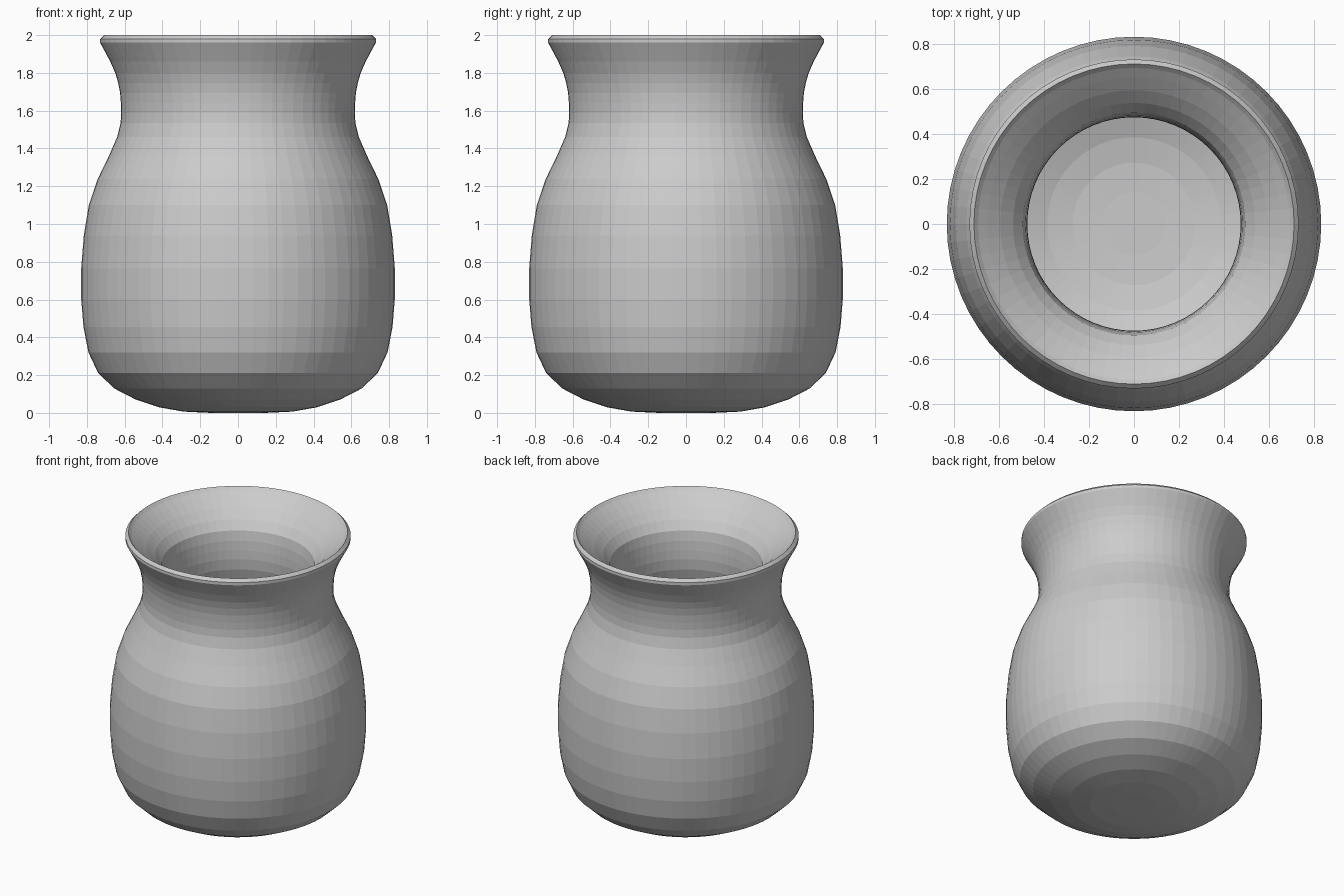
import bpy
import bmesh
from math import tau
from mathutils import Vector

SIDES = 64
STEPS = 3
WALL = 0.145
HEIGHT = 2


def smooth_path(points, steps):
    """Return a smooth path through the points, entered level at the axis."""
    mirrored = Vector((-points[1].x, points[1].y))
    padded = [mirrored] + points + [points[-1]]
    path = []
    for before, start, end, after in zip(padded, padded[1:], padded[2:], padded[3:]):
        leave = (end - before) / 2
        arrive = (after - start) / 2
        for step in range(steps):
            t = step / steps
            ease = t * t * (3 - 2 * t)
            path.append(start.lerp(end, ease)
                        + leave * t * (1 - t) ** 2
                        - arrive * t * t * (1 - t))
    return path + [points[-1]]


def inner_wall(path):
    """Offset the outer wall inwards, thinning it towards the lip."""
    wall = []
    for index, point in enumerate(path):
        following = path[min(index + 1, len(path) - 1)]
        previous = path[max(index - 1, 0)]
        along = (following - previous).normalized()
        inward = Vector((-along.y, along.x))
        thickness = WALL * min(1, (HEIGHT + 0.05 - point.y) / 0.3)
        moved = point + inward * thickness
        wall.append(Vector((max(moved.x, 0), moved.y)))
    return wall


def lathe(name, profile, material):
    """Spin a radius and height profile around the upright axis."""
    bm = bmesh.new()
    verts = [bm.verts.new((point.x, 0, point.y)) for point in profile]
    edges = [bm.edges.new(pair) for pair in zip(verts, verts[1:])]
    bmesh.ops.spin(bm, geom=verts + edges, cent=(0, 0, 0), axis=(0, 0, 1),
                   angle=tau, steps=SIDES, use_merge=True)
    bmesh.ops.remove_doubles(bm, verts=bm.verts[:], dist=0.001)
    bmesh.ops.recalc_face_normals(bm, faces=bm.faces[:])
    mesh = bpy.data.meshes.new(name)
    bm.to_mesh(mesh)
    bm.free()
    mesh.materials.append(material)
    item = bpy.data.objects.new(name, mesh)
    bpy.context.collection.objects.link(item)


default_cube = bpy.data.objects.get("Cube")
if default_cube:
    bpy.data.objects.remove(default_cube, do_unlink=True)

# Grey clay
clay = bpy.data.materials.new("plain_grey")
grey = (0.6, 0.6, 0.6, 1)
clay.diffuse_color = grey
clay.use_nodes = True
clay.node_tree.nodes["Principled BSDF"].inputs["Base Color"].default_value = grey

# Base, belly, shoulder, neck and flare of the outer wall
outline = [Vector(point) for point in (
    (0, 0), (0.42, 0.03), (0.74, 0.21), (0.83, 0.6), (0.79, 1.1),
    (0.64, 1.46), (0.62, 1.64), (0.65, 1.8), (0.73, 1.96))]
outer = smooth_path(outline, STEPS)

# Rounded lip joining the outer and inner walls
lip = [Vector((0.73, 1.98)), Vector((0.71, HEIGHT))]

lathe("pot", outer + lip + inner_wall(outer)[::-1], clay)
